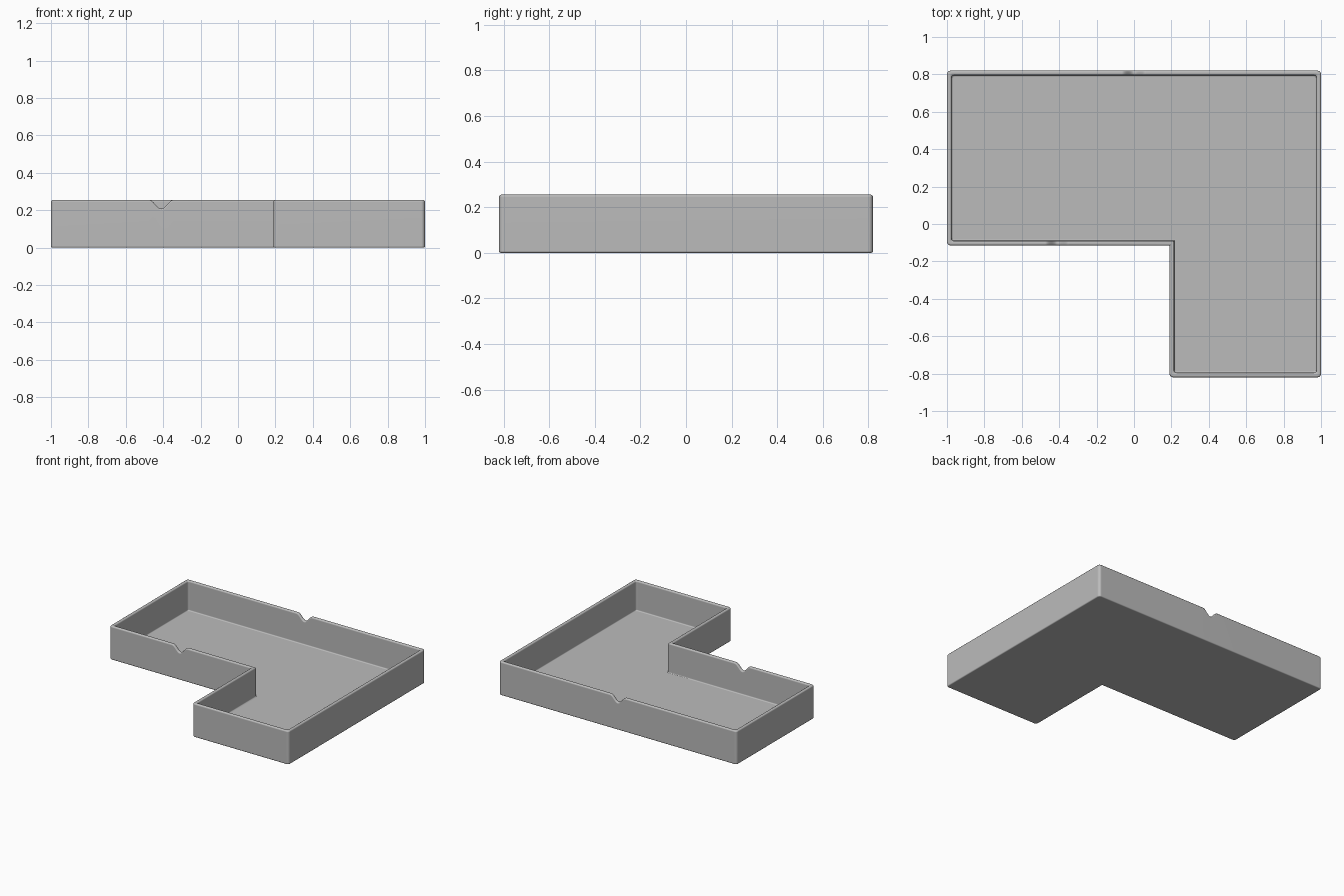
import bpy
import math

cube = bpy.data.objects.get("Cube")
if cube:
    bpy.data.objects.remove(cube)

HEIGHT, WALL, FLOOR = 0.255, 0.025, 0.03
LIP = 0.01                      # rounding of the rim
X, Y = 1.0, 0.82                # outer half sizes
STEP_X, STEP_Y = 0.19, -0.115   # inside corner of the L
NOTCH_HALF, NOTCH_DEPTH = 0.065, 0.047


def corner(x, y, sx, sy, start, off, steps=5):
    """Rounded outer corner; sx, sy point outwards."""
    r = max(0.02 - off, 0.012)
    cx, cy = x - sx * (off + r), y - sy * (off + r)
    angles = [math.radians(start + 90 * i / steps) for i in range(steps + 1)]
    return [(cx + r * math.cos(a), cy + r * math.sin(a), 0) for a in angles]


def notch(cx, y, direction, steps=16):
    """Points along a wall with the amount each one dips."""
    pts = []
    for i in range(steps + 1):
        t = -1 + 2 * i / steps
        dip = NOTCH_DEPTH * (1 + math.cos(math.pi * t)) / 2
        pts.append((cx + direction * NOTCH_HALF * t, y, dip))
    return pts


def outline(off):
    """L outline moved inwards by off, anticlockwise."""
    return (corner(-X, STEP_Y, -1, -1, 180, off)
            + notch(-0.41, STEP_Y + off, 1)
            + [(STEP_X + off, STEP_Y + off, 0)]
            + corner(STEP_X, -Y, -1, -1, 180, off)
            + corner(X, -Y, 1, -1, 270, off)
            + corner(X, Y, 1, 1, 0, off)
            + notch(0, Y - off, -1)
            + corner(-X, Y, -1, 1, 90, off))


def arc(cx, cz, r, start, end, steps=4):
    angles = [math.radians(start + (end - start) * i / steps) for i in range(steps + 1)]
    return [(cx + r * math.cos(a), cz + r * math.sin(a)) for a in angles]


# Wall section: bottom edge, outer face, rounded rim, inner face, floor fillet
section = (arc(0.008, 0.008, 0.008, 270, 180)
           + arc(LIP, HEIGHT - LIP, LIP, 180, 90)
           + arc(WALL - LIP, HEIGHT - LIP, LIP, 90, 0)
           + arc(WALL + 0.008, FLOOR + 0.008, 0.008, 180, 270))

verts, faces = [], []
for off, z in section:
    is_rim = z > HEIGHT / 2
    verts += [(x, y, z - dip * is_rim) for x, y, dip in outline(off)]

n = len(outline(0))
for k in range(len(section) - 1):
    for i in range(n):
        j = (i + 1) % n
        a, b = k * n, (k + 1) * n
        faces.append((a + i, a + j, b + j, b + i))
faces.append(tuple(reversed(range(n))))                     # underside
faces.append(tuple(range(len(verts) - n, len(verts))))      # floor

mesh = bpy.data.meshes.new("tray")
mesh.from_pydata(verts, [], faces)
mesh.update()
tray = bpy.data.objects.new("tray", mesh)
bpy.context.scene.collection.objects.link(tray)

# Material
grey = bpy.data.materials.new("plain grey")
grey.use_nodes = True
colour = (0.5, 0.5, 0.5, 1)
grey.diffuse_color = colour
grey.node_tree.nodes["Principled BSDF"].inputs["Base Color"].default_value = colour
mesh.materials.append(grey)

# Smooth rounded edges, flat large faces
bpy.ops.object.select_all(action='DESELECT')
tray.select_set(True)
bpy.context.view_layer.objects.active = tray
bpy.ops.object.shade_smooth_by_angle(angle=math.radians(35))
weighted = tray.modifiers.new("flat_walls", 'WEIGHTED_NORMAL')
weighted.keep_sharp = True
